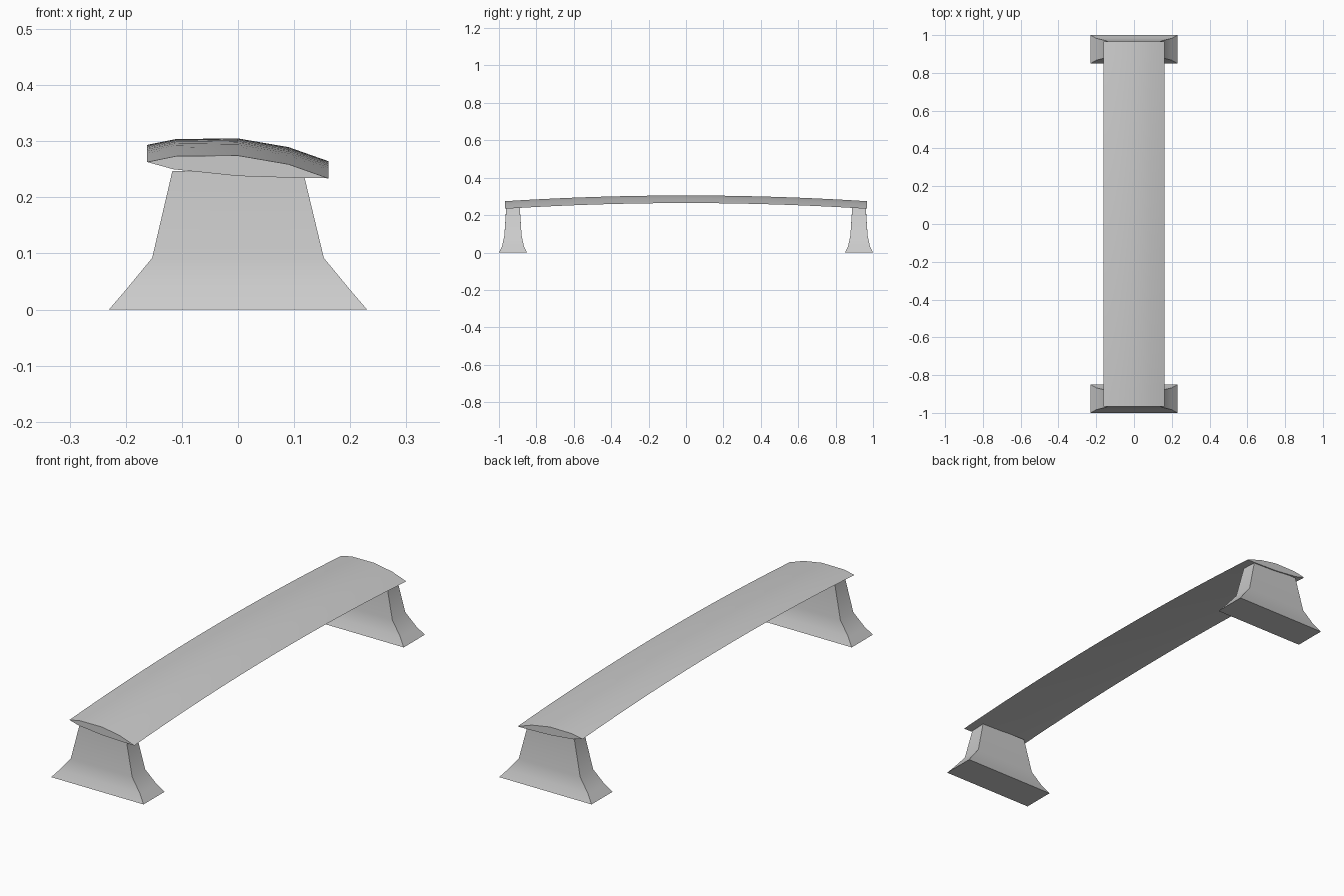
import bpy, bmesh

if "Cube" in bpy.data.objects:
    bpy.data.objects.remove(bpy.data.objects["Cube"])


def loft(name, rings):
    """Skin a list of equal-sized closed rings and cap both ends."""
    bm = bmesh.new()
    loops = [[bm.verts.new(p) for p in ring] for ring in rings]
    n = len(loops[0])
    for a, b in zip(loops, loops[1:]):
        for i in range(n):
            j = (i + 1) % n
            bm.faces.new((a[i], a[j], b[j], b[i]))
    bm.faces.new(loops[0])
    bm.faces.new(loops[-1])
    bmesh.ops.recalc_face_normals(bm, faces=bm.faces)
    mesh = bpy.data.meshes.new(name)
    bm.to_mesh(mesh)
    bm.free()
    obj = bpy.data.objects.new(name, mesh)
    bpy.context.collection.objects.link(obj)
    bpy.ops.object.select_all(action='DESELECT')
    obj.select_set(True)
    bpy.context.view_layer.objects.active = obj
    bpy.ops.object.shade_smooth_by_angle(angle=0.56)
    return obj


# Arched seat: tilted lens-shaped cross-section (x, z) swept along y
section = [(-0.162, 0.263), (-0.11, 0.2735), (0, 0.2745), (0.09, 0.259),
           (0.161, 0.234), (0.11, 0.2345), (0, 0.238), (-0.115, 0.25)]
HALF, RISE, STEPS = 0.967, 0.0305, 20
seat_rings = []
for k in range(STEPS + 1):
    t = 2 * k / STEPS - 1
    lift = RISE * (1 - t * t)
    seat_rings.append([(x, HALF * t, z + lift) for x, z in section])
loft("seat", seat_rings)

# Flared legs: (height, half width, half depth), top sloped to meet the seat
levels = [(0, 0.23, 0.075), (0.035, 0.20, 0.058),
          (0.092, 0.153, 0.046), (0.247, 0.117, 0.036)]
for name, side in (("front_leg", -1), ("back_leg", 1)):
    leg_rings = []
    for z, w, d in levels:
        tilt = 0.005 if z > 0.2 else 0
        leg_rings.append([(sx * w, side * 0.925 + sy * d, z - tilt * (1 + sx) / 2)
                          for sx, sy in ((-1, -1), (1, -1), (1, 1), (-1, 1))])
    loft(name, leg_rings)
